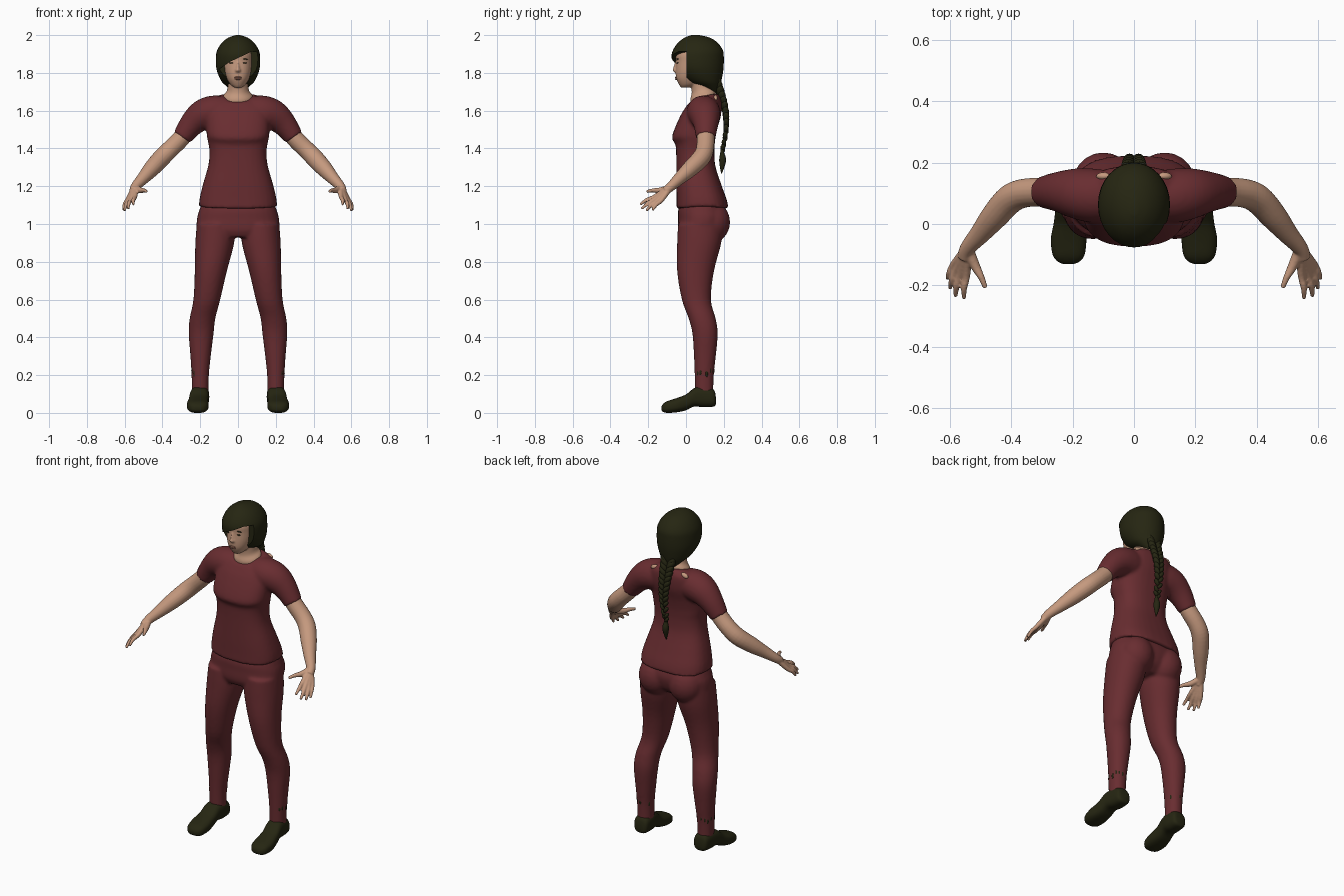
import bpy, bmesh, math, random
from mathutils import Vector, Matrix

random.seed(4)
old = bpy.data.objects.get("Cube")
if old:
    bpy.data.objects.remove(old, do_unlink=True)


def material(name, rgb):
    m = bpy.data.materials.new(name)
    m.use_nodes = True
    m.diffuse_color = (*rgb, 1)
    bsdf = m.node_tree.nodes["Principled BSDF"]
    bsdf.inputs["Base Color"].default_value = (*rgb, 1)
    bsdf.inputs["Roughness"].default_value = 0.8
    return m


maroon = material("maroon cloth", (0.14, 0.026, 0.03))
skin = material("skin", (0.56, 0.32, 0.21))
olive = material("dark olive", (0.019, 0.019, 0.006))
lip = material("lip", (0.36, 0.16, 0.11))


def smooth_rows(rows, steps=4):
    """Catmull-Rom interpolation of rows of numbers."""
    out = []
    for i in range(len(rows) - 1):
        a, b, c, d = (rows[max(0, min(len(rows) - 1, i + k))] for k in (-1, 0, 1, 2))
        for s in range(steps):
            t = s / steps
            out.append([q + 0.5 * t * (r - p + t * (2 * p - 5 * q + 4 * r - w
                        + t * (3 * (q - r) + w - p))) for p, q, r, w in zip(a, b, c, d)])
    return out + [list(rows[-1])]


def ring(centre, u, v, power=2.0, count=32, lift=0.0):
    pts = []
    for i in range(count):
        a = 2 * math.pi * i / count
        c, s = math.cos(a), math.sin(a)
        p = centre + u * math.copysign(abs(c) ** (2 / power), c) \
            + v * math.copysign(abs(s) ** (2 / power), s)
        pts.append(p + Vector((0, 0, lift * c * c)))
    return pts


def skin_rings(bm, rings):
    """Closed loft through rings of points."""
    loops = [[bm.verts.new(p) for p in r] for r in rings]
    n = len(loops[0])
    faces = [bm.faces.new((a[i], a[(i + 1) % n], b[(i + 1) % n], b[i]))
             for a, b in zip(loops, loops[1:]) for i in range(n)]
    faces += [bm.faces.new(loops[0]), bm.faces.new(loops[-1])]
    bmesh.ops.recalc_face_normals(bm, faces=faces)


def upright(bm, rows, power=2.0, side=1, lift=0.0):
    """Rows: centre x, front z, back z, half width, front y, back y."""
    rings = []
    for cx, zf, zb, rx, yf, yb in smooth_rows(rows):
        rings.append(ring(Vector((side * cx, (yf + yb) / 2, (zf + zb) / 2)), Vector((rx, 0, 0)),
                          Vector((0, (yb - yf) / 2, (zb - zf) / 2)), power, lift=lift))
    skin_rings(bm, rings)


def level(bm, rows, power=2.0, side=1):
    """Rows: z, centre x, half width, front y, back y."""
    upright(bm, [(cx, z, z, rx, yf, yb) for z, cx, rx, yf, yb in rows], power, side)


def tube(bm, rows, side=1, count=20):
    """Rows: x, y, z, radius."""
    pts = smooth_rows(rows)
    rings = []
    for i, (x, y, z, r) in enumerate(pts):
        a, b = pts[max(0, i - 1)], pts[min(len(pts) - 1, i + 1)]
        t = (Vector(b[:3]) - Vector(a[:3])).normalized()
        u = t.cross(Vector((0, 1, 0.2))).normalized()
        rings.append([Vector((side * p.x, p.y, p.z))
                      for p in ring(Vector((x, y, z)), u * r, t.cross(u) * r, count=count)])
    skin_rings(bm, rings)


def blob(bm, pos, size, tilt=0.0):
    m = Matrix.Translation(pos) @ Matrix.Rotation(tilt, 4, 'Y') @ Matrix.Diagonal((*size, 1))
    bmesh.ops.create_uvsphere(bm, u_segments=20, v_segments=12, radius=1, matrix=m)


def finish(bm, name, mat, voxel=0, iterations=4, angle=50):
    me = bpy.data.meshes.new(name)
    bm.to_mesh(me)
    bm.free()
    ob = bpy.data.objects.new(name, me)
    bpy.context.collection.objects.link(ob)
    me.materials.append(mat)
    if voxel:
        rm = ob.modifiers.new("blend", 'REMESH')
        rm.mode, rm.voxel_size, rm.use_smooth_shade = 'VOXEL', voxel, True
        sm = ob.modifiers.new("soften", 'SMOOTH')
        sm.factor, sm.iterations = 0.5, iterations
    else:
        bpy.ops.object.select_all(action='DESELECT')
        ob.select_set(True)
        bpy.context.view_layer.objects.active = ob
        bpy.ops.object.shade_smooth_by_angle(angle=math.radians(angle))
    return ob


# Shirt: torso and sleeves blended together
bm = bmesh.new()
upright(bm, [(0, z, z, rx, yf, yb) for z, rx, yf, yb in (
    (1.08, .208, -.05, .226), (1.13, .202, -.05, .215), (1.2, .185, -.051, .19),
    (1.3, .157, -.051, .157), (1.37, .151, -.052, .15), (1.42, .158, -.056, .152),
    (1.455, .165, -.074, .156), (1.51, .168, -.058, .167), (1.58, .168, -.026, .186))]
    + [(0, 1.615, 1.655, .152, -.004, .187), (0, 1.64, 1.69, .092, .014, .168)], 2.5, lift=.012)
for s in (1, -1):
    tube(bm, [(.06, .09, 1.595, .08), (.13, .092, 1.592, .088), (.19, .1, 1.574, .082),
              (.245, .105, 1.528, .066), (.297, .104, 1.458, .051)], s, 32)
finish(bm, "shirt", maroon, .009)

# Trousers: pelvis, buttocks and legs
bm = bmesh.new()
level(bm, [(.93, 0, .16, -.025, .15), (.97, 0, .214, -.042, .195), (1.03, 0, .217, -.042, .215),
           (1.07, 0, .206, -.042, .212), (1.11, 0, .192, -.03, .195)], 2.3)
for s in (1, -1):
    level(bm, [(1.0, .118, .1, -.042, .195), (.9, .123, .103, -.047, .187),
               (.75, .144, .085, -.047, .148), (.6, .165, .071, -.022, .132),
               (.5, .188, .068, .014, .157), (.42, .195, .066, .034, .168),
               (.3, .198, .054, .042, .158), (.2, .2, .046, .046, .147),
               (.09, .2, .044, .048, .144)], 2.1, s)
    blob(bm, (s * .1, .135, 1.01), (.1, .099, .11))
finish(bm, "trousers", maroon, .0095)

# Bare arms and hands
WRIST = (.543, -.08, 1.198)
FINGERS = [((.545, -.165, 1.145), (.554, -.243, 1.103)), ((.565, -.163, 1.132), (.582, -.235, 1.08)),
           ((.578, -.15, 1.126), (.6, -.21, 1.07)), ((.586, -.13, 1.126), (.607, -.178, 1.073))]
for s, label in ((1, "left"), (-1, "right")):
    bm = bmesh.new()
    tube(bm, [(.24, .104, 1.535, .046), (.3, .104, 1.455, .047), (.36, .1, 1.395, .047),
              (.405, .08, 1.35, .048), (.455, .025, 1.295, .044), (.5, -.03, 1.245, .034),
              (*WRIST, .025), (.553, -.11, 1.175, .022)], s)
    for knuckle, tip in FINGERS:
        mid = Vector(knuckle).lerp(Vector(tip), .5) + Vector((.004, -.003, .004))
        tube(bm, [(*WRIST, .017), (*knuckle, .0125), (*mid, .0105), (*tip, .007)], s, 12)
    tube(bm, [(.537, -.09, 1.19, .018), (.518, -.135, 1.178, .016),
              (.497, -.175, 1.178, .011), (.484, -.208, 1.172, .008)], s, 12)
    finish(bm, label + "_arm", skin, .0045, 3)

# Neck, head and face
bm = bmesh.new()
upright(bm, [(0, 1.6, 1.65, .075, .04, .15), (0, 1.651, 1.695, .08, .022, .158),
             (0, 1.69, 1.715, .06, .03, .148), (0, 1.725, 1.74, .054, .028, .142),
             (0, 1.79, 1.8, .055, .02, .14)])
level(bm, [(1.722, 0, .018, -.025, .02), (1.738, 0, .04, -.037, .06), (1.77, 0, .06, -.052, .1),
           (1.81, 0, .073, -.055, .13), (1.86, 0, .079, -.053, .16), (1.9, 0, .079, -.054, .17),
           (1.94, 0, .065, -.03, .14)], 2.2)
level(bm, [(1.802, 0, .012, -.058, -.03), (1.812, 0, .016, -.071, -.03),
           (1.83, 0, .009, -.067, -.03), (1.862, 0, .007, -.056, -.03)])
finish(bm, "head", skin, .005, 3)

bm = bmesh.new()
for z in (1.776, 1.768):
    blob(bm, (0, -.051, z), (.02, .007, .005))
finish(bm, "lips", lip)

bm = bmesh.new()
for s in (1, -1):
    blob(bm, (s * .034, -.045, 1.852), (.013, .005, .0035), s * -.1)
    blob(bm, (s * .037, -.044, 1.873), (.018, .005, .003), s * .1)
finish(bm, "eyes_and_brows", olive)

# Skin showing at the back of the collar
bm = bmesh.new()
for s in (1, -1):
    blob(bm, (s * .1, .156, 1.667), (.024, .012, .014), s * .3)
finish(bm, "shoulder_skin", skin)

# Hair cap, cut away for the face under a slanting fringe
bm = bmesh.new()
level(bm, [(1.70, 0, .03, .13, .168), (1.73, 0, .062, .07, .18), (1.76, 0, .09, .0, .188),
           (1.82, 0, .114, -.06, .198), (1.88, 0, .117, -.076, .2), (1.92, 0, .11, -.069, .195),
           (1.96, 0, .085, -.042, .167), (1.987, 0, .05, -.006, .125), (2.0, 0, .012, .03, .07)])
hair = finish(bm, "hair", olive)
opening = [(-.2, 1.6), (-.2, 1.78), (-.1, 1.82), (-.04, 1.86), (.02, 1.888),
           (.07, 1.912), (.2, 1.912), (.2, 1.6)]
bm = bmesh.new()
skin_rings(bm, [[Vector((x, y, z)) for x, z in opening] for y in (-.3, .002)])
cutter = finish(bm, "face_cutter", olive)
cutter.hide_render = True
cut = hair.modifiers.new("face opening", 'BOOLEAN')
cut.operation, cut.object, cut.solver = 'DIFFERENCE', cutter, 'EXACT'
deps = bpy.context.evaluated_depsgraph_get()
carved = bpy.data.meshes.new_from_object(hair.evaluated_get(deps))
hair.modifiers.clear()
hair.data = carved
bpy.data.objects.remove(cutter, do_unlink=True)

# Braid of overlapping tilted strands, with a loose tail
bm = bmesh.new()
spine = smooth_rows([(.165, 1.74), (.19, 1.67), (.21, 1.59), (.212, 1.5), (.196, 1.4)], 3)
for i, (y, z) in enumerate(spine):
    w = 1 - .045 * i
    for s in (1, -1):
        blob(bm, (s * .021 * w, y, z + s * .007), (.02 * w, .024 * w, .038 * w), s * .6)
tube(bm, [(0, .195, 1.41, .014), (0, .191, 1.385, .009), (0, .194, 1.345, .018),
          (0, .192, 1.31, .014), (0, .188, 1.268, .002)])
finish(bm, "braid", olive)

# Shoes, and sock patches at the ankles
for s, label in ((1, "left"), (-1, "right")):
    bm = bmesh.new()
    rows = [(.158, .198, .026, .045, .085), (.145, .199, .043, .033, .125),
            (.09, .201, .049, .03, .14), (.045, .206, .05, .034, .132),
            (.0, .21, .052, .014, .098), (-.05, .213, .058, .003, .078),
            (-.1, .213, .052, .0, .062), (-.122, .213, .036, .006, .047), (-.13, .213, .018, .014, .034)]
    skin_rings(bm, [ring(Vector((s * cx, y, (lo + hi) / 2)), Vector((hw, 0, 0)),
                         Vector((0, 0, (hi - lo) / 2)), 2.7)
                    for y, cx, hw, lo, hi in smooth_rows(rows)])
    finish(bm, label + "_shoe", olive)
    bm = bmesh.new()
    for deg in (-45, -25, 15, 40, 60, 85, 150):
        a = math.radians(deg)
        blob(bm, (s * (.2 + .041 * math.cos(a)), .097 + .045 * math.sin(a),
                  .215 + random.uniform(-.01, .015)), (.008, .008, random.uniform(.016, .026)))
    finish(bm, label + "_sock_patches", olive)
